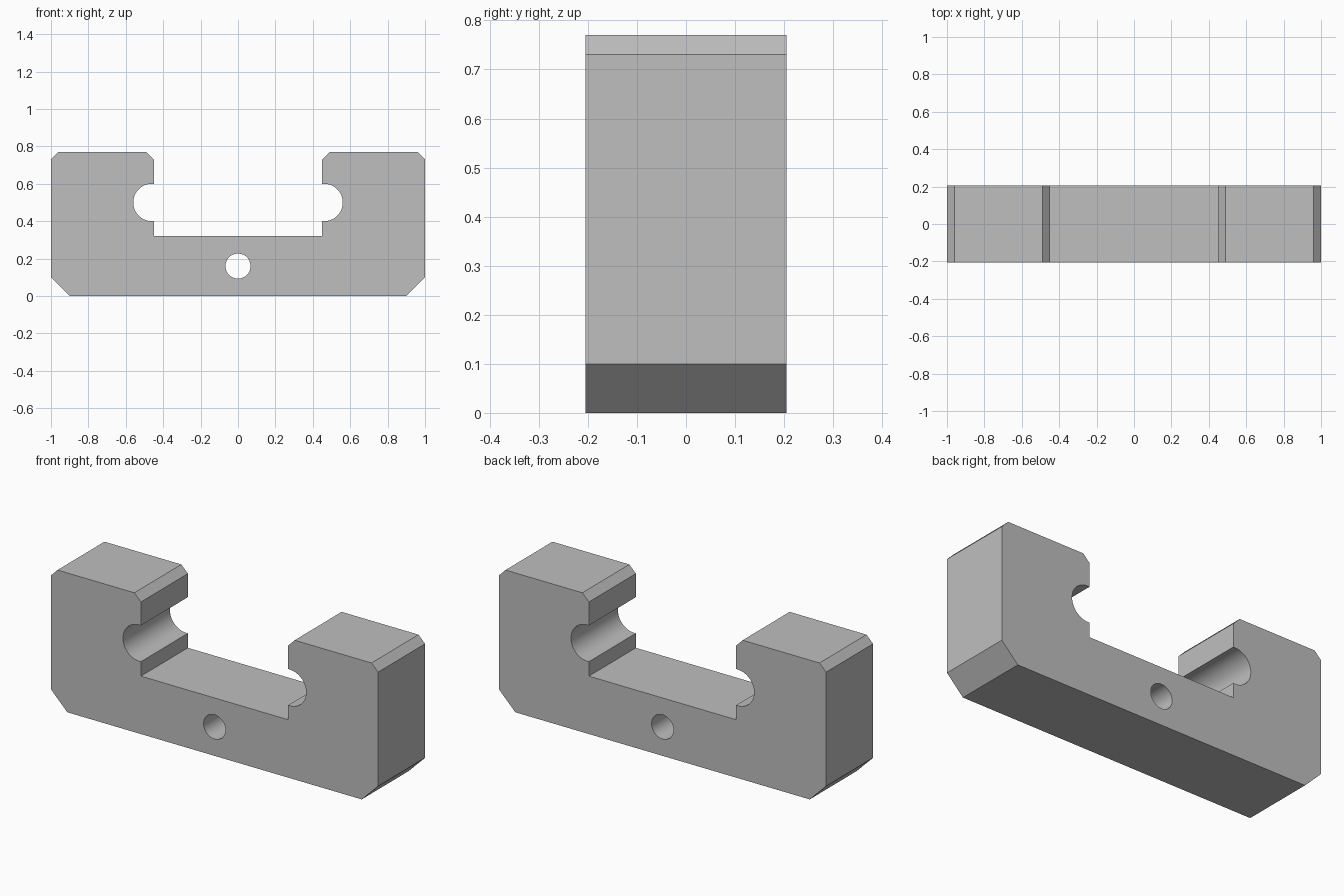
import bpy
import bmesh
from math import pi, sin, cos, radians

old = bpy.data.objects.get("Cube")
if old:
    bpy.data.objects.remove(old, do_unlink=True)

HALF_DEPTH = 0.205
HEIGHT = 0.77
INNER = 0.45          # half width of the channel
FLOOR = 0.32          # channel floor height
TOP_CUT, FOOT_CUT = 0.04, 0.10
NOTCH_X, NOTCH_Z, NOTCH_R = 0.46, 0.50, 0.10

grey = bpy.data.materials.new("plain_grey")
grey.use_nodes = True
colour = (0.52, 0.52, 0.52, 1)
grey.diffuse_color = colour
grey.node_tree.nodes["Principled BSDF"].inputs["Base Color"].default_value = colour

# Right-hand half of the outline, from the foot round to the channel floor
half = [
    (1 - FOOT_CUT, 0), (1, FOOT_CUT),
    (1, HEIGHT - TOP_CUT), (1 - TOP_CUT, HEIGHT),
    (INNER + TOP_CUT, HEIGHT), (INNER, HEIGHT - TOP_CUT),
    (INNER, NOTCH_Z + NOTCH_R),
]
STEPS = 24
for i in range(STEPS + 1):
    a = pi / 2 - pi * i / STEPS
    half.append((NOTCH_X + NOTCH_R * cos(a), NOTCH_Z + NOTCH_R * sin(a)))
half += [(INNER, NOTCH_Z - NOTCH_R), (INNER, FLOOR)]
outline = half + [(-x, z) for x, z in reversed(half)]

# U-shaped block extruded from the outline
bm = bmesh.new()
face = bm.faces.new([bm.verts.new((x, -HALF_DEPTH, z)) for x, z in outline])
ext = bmesh.ops.extrude_face_region(bm, geom=[face], use_keep_orig=True)
verts = [v for v in ext["geom"] if isinstance(v, bmesh.types.BMVert)]
bmesh.ops.translate(bm, verts=verts, vec=(0, 2 * HALF_DEPTH, 0))
bmesh.ops.recalc_face_normals(bm, faces=bm.faces)
mesh = bpy.data.meshes.new("bracket_block")
bm.to_mesh(mesh)
bm.free()
block = bpy.data.objects.new("bracket_block", mesh)
bpy.context.collection.objects.link(block)
mesh.materials.append(grey)

# Bolt hole through the base
bpy.ops.mesh.primitive_cylinder_add(vertices=48, radius=0.067, depth=1,
                                    location=(0, 0, 0.16), rotation=(pi / 2, 0, 0))
cutter = bpy.context.object
cutter.name = "bolt_hole_cutter"
cutter.hide_render = True
cutter.data.materials.append(grey)
cut = block.modifiers.new("bolt_hole", "BOOLEAN")
cut.operation = "DIFFERENCE"
cut.solver = "EXACT"
cut.object = cutter

bpy.ops.object.select_all(action="DESELECT")
block.select_set(True)
bpy.context.view_layer.objects.active = block
bpy.ops.object.modifier_apply(modifier=cut.name)
bpy.data.objects.remove(cutter, do_unlink=True)
bpy.ops.object.shade_smooth_by_angle(angle=radians(30))
